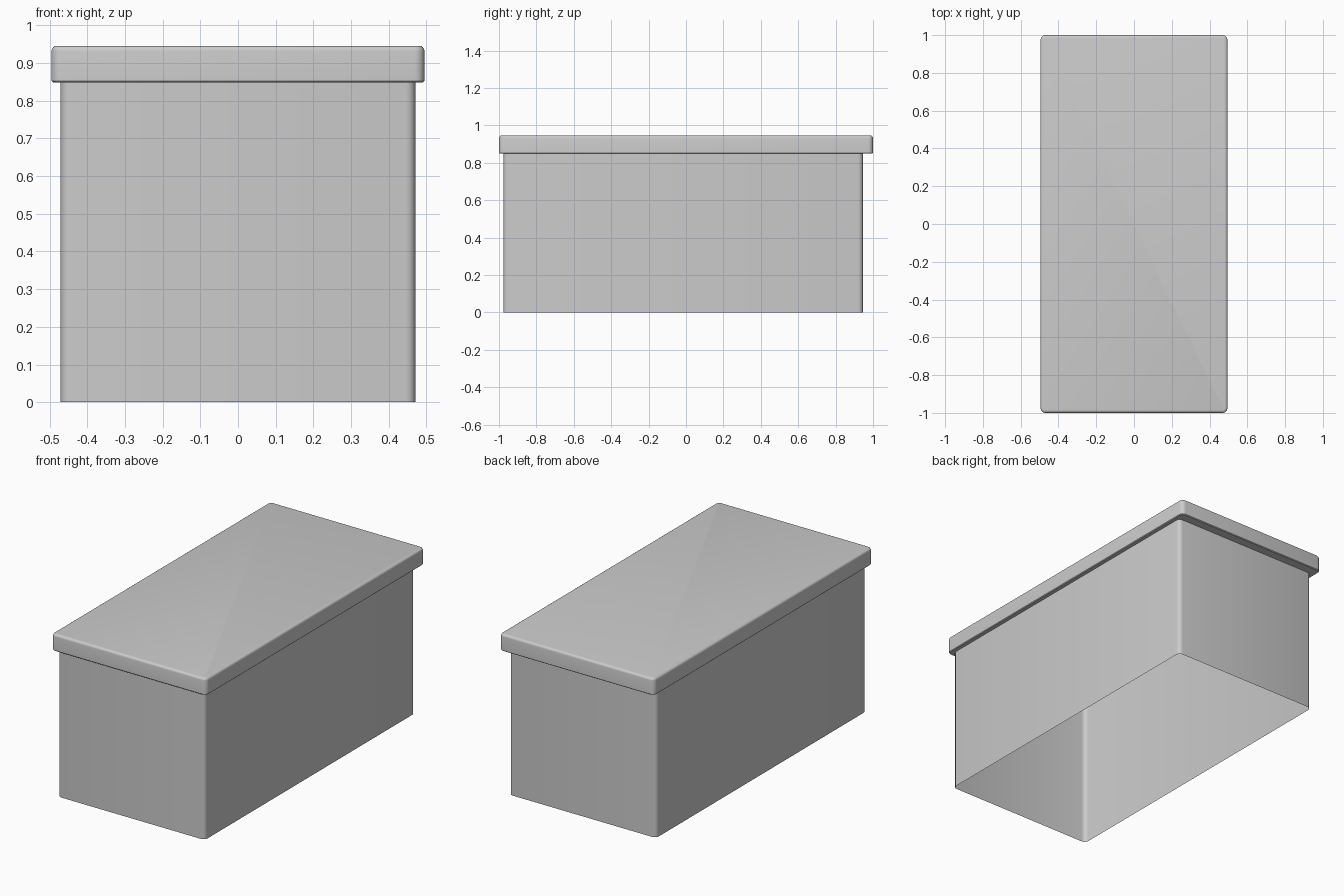
import bpy, bmesh, math

if "Cube" in bpy.data.objects:
    bpy.data.objects.remove(bpy.data.objects["Cube"])


def rounded_loop(bm, x, y0, y1, r, z, seg=4):
    """Ring of vertices around a rounded rectangle at height z."""
    ring = []
    corners = [(x - r, y1 - r), (-x + r, y1 - r), (-x + r, y0 + r), (x - r, y0 + r)]
    for i, (cx, cy) in enumerate(corners):
        for k in range(seg + 1):
            a = math.pi / 2 * (i + k / seg)
            ring.append(bm.verts.new((cx + r * math.cos(a), cy + r * math.sin(a), z)))
    return ring


def rounded_part(name, x, y0, y1, r, profile, capped):
    """Stack rings from (inset, z) pairs; cap both ends if wanted."""
    bm = bmesh.new()
    rings = [rounded_loop(bm, x - d, y0 + d, y1 - d, r - d, z) for d, z in profile]
    n = len(rings[0])
    for a, b in zip(rings, rings[1:]):
        for i in range(n):
            j = (i + 1) % n
            bm.faces.new((a[i], a[j], b[j], b[i]))
    if capped:
        bm.faces.new(rings[0][::-1])
        bm.faces.new(rings[-1])
    mesh = bpy.data.meshes.new(name)
    bm.to_mesh(mesh)
    bm.free()
    obj = bpy.data.objects.new(name, mesh)
    bpy.context.collection.objects.link(obj)
    bpy.context.view_layer.objects.active = obj
    obj.select_set(True)
    bpy.ops.object.shade_smooth_by_angle(angle=math.radians(35))
    obj.select_set(False)
    return obj


# Body: thin walls, open underneath, set slightly towards the front
rounded_part("box_body", 0.471, -0.976, 0.946, 0.025,
             [(0, 0), (0, 0.85)], capped=False)

# Lid: overhanging slab with softened top edge
bevel, top = 0.014, 0.946
edge = [(bevel * (1 - math.cos(a)), top - bevel * (1 - math.sin(a)))
        for a in (math.pi / 2 * k / 4 for k in range(5))]
rounded_part("lid", 0.495, -1.0, 1.0, 0.026,
             [(0.004, 0.849), (0, 0.853)] + edge, capped=True)
